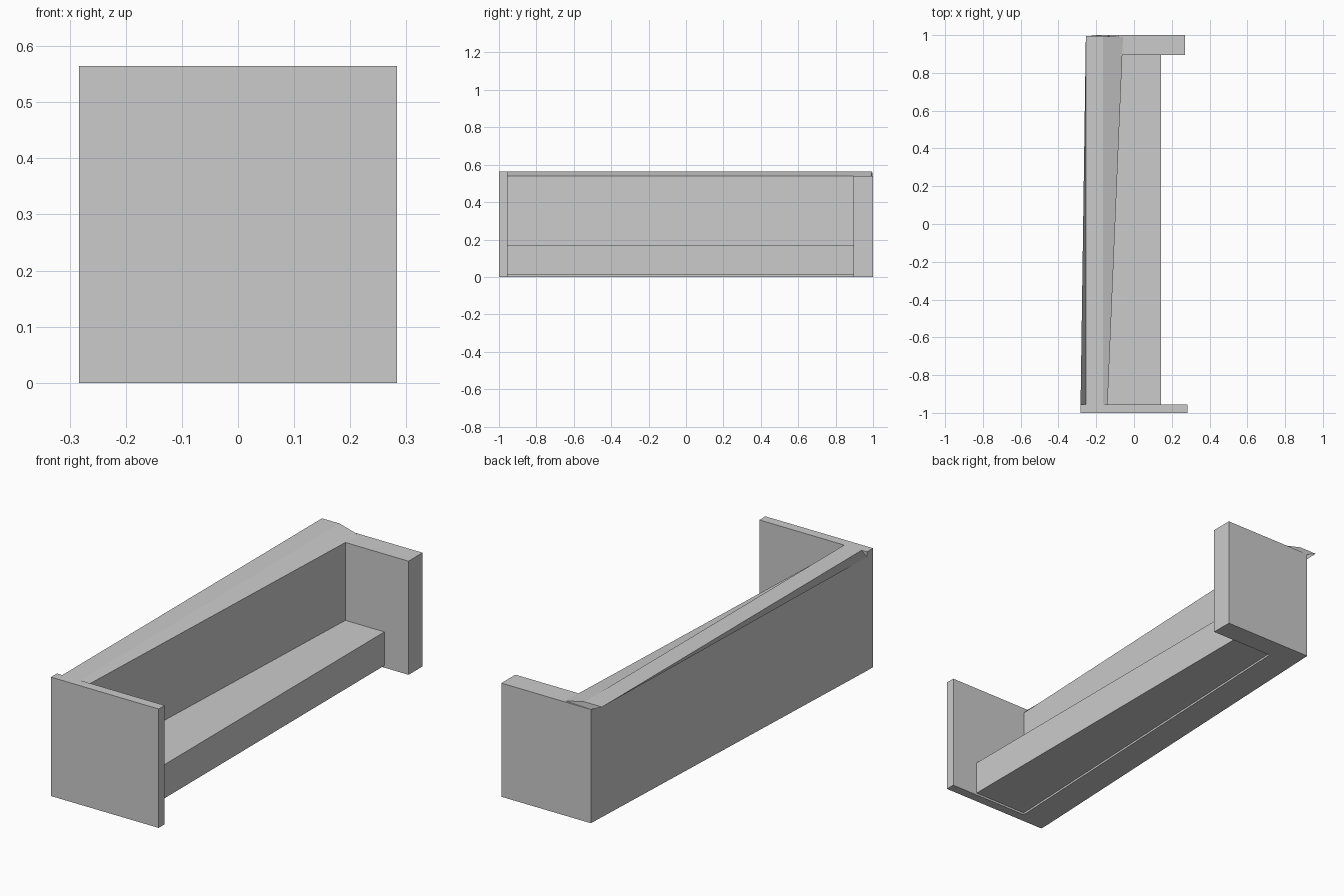
import bpy

if "Cube" in bpy.data.objects:
    bpy.data.objects.remove(bpy.data.objects["Cube"])


def prism(name, bottom, top, z0, z1):
    """Solid between a bottom outline and a top outline with equal point counts."""
    n = len(bottom)
    verts = [(x, y, z0) for x, y in bottom] + [(x, y, z1) for x, y in top]
    faces = [tuple(reversed(range(n))), tuple(range(n, 2 * n))]
    faces += [(i, (i + 1) % n, (i + 1) % n + n, i + n) for i in range(n)]
    mesh = bpy.data.meshes.new(name)
    mesh.from_pydata(verts, [], faces)
    mesh.update()
    obj = bpy.data.objects.new(name, mesh)
    bpy.context.collection.objects.link(obj)
    return obj


def rect(x0, x1, y0, y1):
    return [(x0, y0), (x1, y0), (x1, y1), (x0, y1)]


def box(name, x0, x1, y0, y1, z0, z1):
    outline = rect(x0, x1, y0, y1)
    return prism(name, outline, outline, z0, z1)


# End panels: thin taller one in front, thick lower one behind
box("front_end_panel", -0.283, 0.283, -1.0, -0.955, 0.0, 0.565)
box("rear_end_panel", -0.2, 0.27, 0.895, 1.0, 0.0, 0.54)

# Seat, slightly raised from the floor
box("seat", -0.15, 0.143, -0.955, 0.895, 0.01, 0.17)

# Backrest, running at a slight angle between the end panels
back = [(-0.283, -0.955), (-0.14, -0.955), (-0.058, 0.99), (-0.2, 0.998)]
prism("backrest", back, back, 0.0, 0.54)

# Cap with a straight narrow top over the angled backrest
prism("backrest_cap", back, rect(-0.255, -0.163, -0.955, 0.995), 0.54, 0.565)
